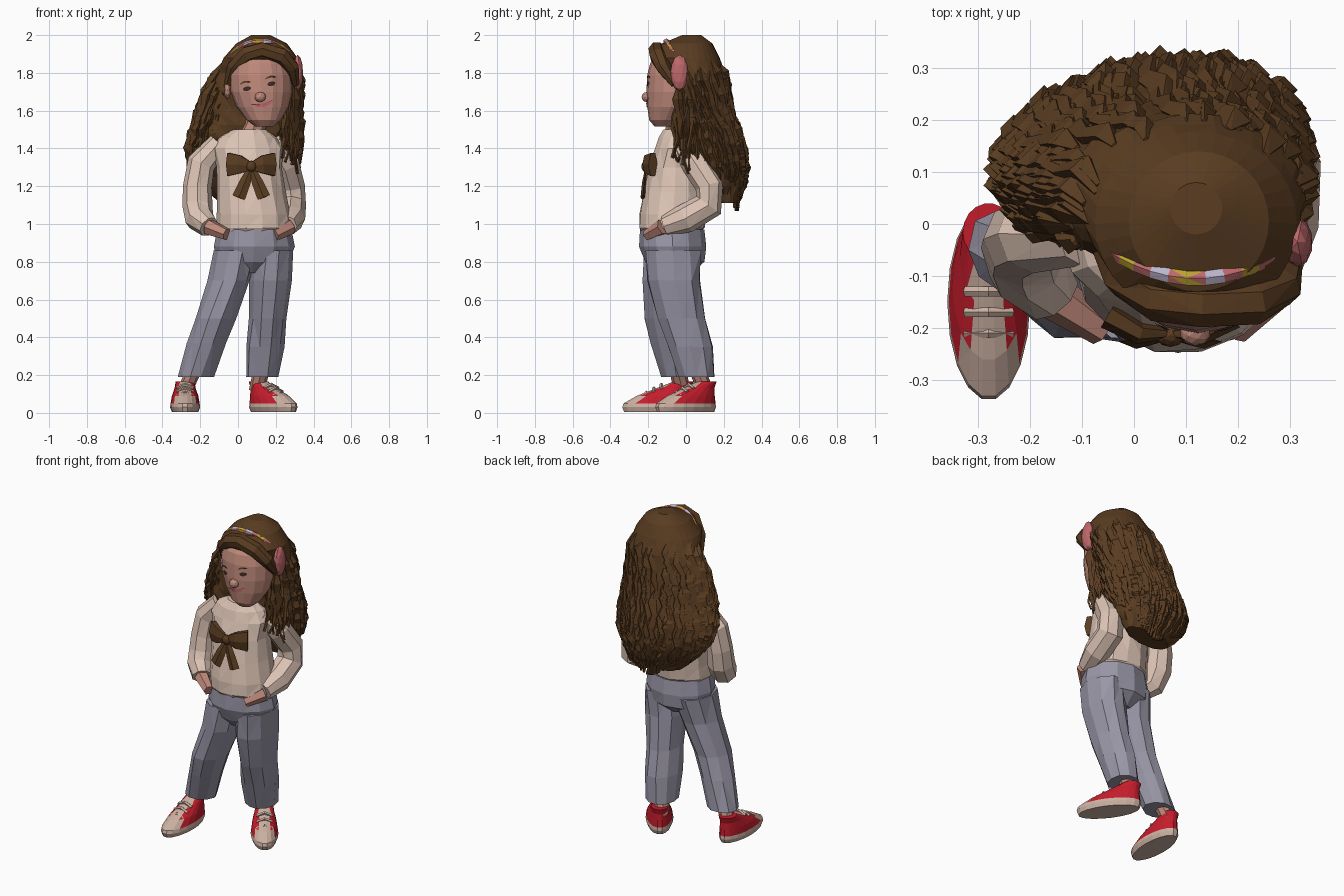
import bpy, bmesh, math, random
from mathutils import Vector
from mathutils.bvhtree import BVHTree

random.seed(4)
if "Cube" in bpy.data.objects:
    bpy.data.objects.remove(bpy.data.objects["Cube"])


def material(name, r, g, b):
    m = bpy.data.materials.new(name)
    m.use_nodes = True
    m.diffuse_color = (r, g, b, 1)
    m.node_tree.nodes["Principled BSDF"].inputs["Base Color"].default_value = (r, g, b, 1)
    return m


HAIR = material("hair brown", .1, .045, .015)
SKIN = material("skin", .52, .25, .195)
KNIT = material("sweater cream", .72, .55, .46)
DENIM = material("trouser grey blue", .32, .305, .385)
RED = material("shoe red", .56, .012, .025)
SOLE = material("sole beige", .6, .44, .36)
PINK = material("accessory pink", .52, .14, .15)
GOLD = material("bead gold", .5, .36, .03)
LILAC = material("bead lilac", .5, .46, .6)
DARK = material("eye dark", .05, .025, .02)


def make(name, verts, faces, mats, rule=None):
    me = bpy.data.meshes.new(name)
    bm = bmesh.new()
    vs = [bm.verts.new(v) for v in verts]
    for f in faces:
        bm.faces.new([vs[i] for i in f])
    bmesh.ops.recalc_face_normals(bm, faces=bm.faces)
    bmesh.ops.triangulate(bm, faces=bm.faces)
    for f in bm.faces:
        f.material_index = rule(f.calc_center_median()) if rule else 0
    bm.to_mesh(me)
    bm.free()
    for m in mats:
        me.materials.append(m)
    ob = bpy.data.objects.new(name, me)
    bpy.context.collection.objects.link(ob)
    return ob


def bridge(rings):
    """Join equal rings of points into one closed skin."""
    n = len(rings[0])
    verts = [p for r in rings for p in r]
    faces = [(k * n + i, k * n + (i + 1) % n, (k + 1) * n + (i + 1) % n, (k + 1) * n + i)
             for k in range(len(rings) - 1) for i in range(n)]
    last = len(verts) - n
    return verts, faces + [tuple(range(n)), tuple(range(last, len(verts)))]


def loft(name, rings, mats, n=12, jitter=0.0, rule=None):
    """Stack of level ellipses: x, y, z, half width, half depth."""
    out = []
    for x, y, z, rx, ry in rings:
        ring = []
        for i in range(n):
            a = math.tau * i / n
            k = 1 + random.uniform(-jitter, jitter)
            ring.append(Vector((x + rx * k * math.cos(a), y + ry * k * math.sin(a), z)))
        out.append(ring)
    return make(name, *bridge(out), mats, rule)


def tube_rings(path, radii, n=6, flat=1.0, ref=(0, 1, 0)):
    pts = [Vector(p) for p in path]
    out = []
    for k, p in enumerate(pts):
        t = (pts[min(k + 1, len(pts) - 1)] - pts[max(k - 1, 0)]).normalized()
        side = t.cross(Vector(ref)).normalized()
        up = side.cross(t)
        out.append([p + radii[k] * (side * flat * math.cos(math.tau * i / n)
                                    + up * math.sin(math.tau * i / n)) for i in range(n)])
    return out


def tube(name, path, radii, mats, n=6, flat=1.0, ref=(0, 1, 0), rule=None):
    return make(name, *bridge(tube_rings(path, radii, n, flat, ref)), mats, rule)


def ball(name, loc, scale, mat):
    bpy.ops.mesh.primitive_ico_sphere_add(subdivisions=2, radius=1, location=loc)
    ob = bpy.context.object
    ob.name = name
    ob.scale = scale
    ob.data.materials.append(mat)
    return ob


# Trousers
loft("trouser_hips", [(.075, -.065, .74, .08, .09), (.08, -.06, .8, .19, .155), (.085, -.07, .88, .213, .176),
                      (.085, -.075, .97, .195, .17)], [DENIM], 12, .02)
loft("trouser_leg_left", [(.13, .055, .19, .088, .1), (.145, .02, .35, .1, .125), (.155, -.02, .5, .098, .13),
                          (.172, -.06, .7, .11, .145), (.185, -.07, .86, .11, .16)], [DENIM], 10, .06)
loft("trouser_leg_right", [(-.225, -.05, .19, .095, .09), (-.165, -.08, .37, .1, .11), (-.12, -.1, .5, .105, .12),
                           (-.045, -.09, .7, .112, .14), (-.01, -.075, .86, .115, .16)], [DENIM], 10, .06)

# Sweater with sleeves, hands in pockets
loft("sweater_body", [(.08, -.08, .95, .18, .15), (.085, -.075, .98, .2, .175), (.085, -.07, 1.05, .195, .178),
                      (.07, -.06, 1.17, .18, .168), (.06, -.055, 1.3, .175, .147), (.05, -.04, 1.4, .19, .125),
                      (.05, -.035, 1.46, .155, .11), (.06, -.035, 1.5, .09, .085)], [KNIT], 14, .025)
sleeves = {
    "left": ([(.18, -.02, 1.43), (.25, .05, 1.32), (.278, .125, 1.2), (.28, .12, 1.1), (.278, 0, 1.03),
              (.255, -.11, .99)], (.27, -.12, .985), (.19, -.205, .94)),
    "right": ([(-.1, -.02, 1.43), (-.195, -.02, 1.32), (-.215, -.03, 1.2), (-.215, -.045, 1.1), (-.205, -.085, 1.03),
               (-.155, -.14, .985)], (-.155, -.14, .985), (-.06, -.205, .945)),
}
for side, (path, wrist, tip) in sleeves.items():
    tube("sleeve_" + side, path, [.06, .075, .076, .08, .078, .058], [KNIT], 8, ref=(1, 0, 0))
    tube("hand_" + side, [wrist, tip], [.045, .032], [SKIN], 6, ref=(0, 0, 1))


# Shoes: beige sole and toe, red sides, beige tongue with laces
def shoe_colour(c):
    toe = c.y < -.235 and c.z < .1
    tongue = abs(c.x) < .032 and c.y < -.07 and c.z > .07
    return 1 if c.z < .045 or toe or tongue else 0


for side, x, y, turn, hem in (("left", .1, .12, .62, (.125, .06)), ("right", -.28, 0, 0, (-.232, -.045))):
    shoe = loft("shoe_" + side, [(0, -.15, .005, .07, .18), (0, -.15, .03, .08, .19), (0, -.148, .05, .077, .186),
                                 (0, -.115, .09, .07, .148), (0, -.065, .13, .056, .095),
                                 (0, -.015, .165, .05, .055)], [RED, SOLE], 18, 0, shoe_colour)
    laces = [tube("lace_%s_%d" % (side, k), [(-.045, yy, zz - .008), (0, yy, zz + .012), (.045, yy, zz - .008)],
                  [.01] * 3, [SOLE], 5) for k, (yy, zz) in enumerate([(-.21, .096), (-.17, .118), (-.13, .138)])]
    for ob in [shoe] + laces:
        ob.location = (x, y, 0)
        ob.rotation_euler.z = turn
    loft("ankle_" + side, [(x, y - .02, .12, .042, .045), (*hem, .23, .045, .045)], [SKIN], 8)

# Neck and head
loft("neck", [(.065, -.04, 1.46, .075, .075), (.09, -.045, 1.53, .06, .06), (.11, -.05, 1.6, .06, .06)], [SKIN], 8)
head = loft("head", [(.14, -.125, 1.515, .045, .04), (.137, -.11, 1.55, .09, .085), (.13, -.08, 1.62, .137, .125),
                     (.123, -.065, 1.7, .163, .145), (.118, -.06, 1.79, .168, .145), (.115, -.05, 1.85, .155, .14),
                     (.115, -.04, 1.91, .11, .1)], [SKIN], 16)
ball("nose", (.118, -.208, 1.672), (.03, .027, .027), SKIN)
ball("ear_right", (-.055, -.06, 1.71), (.018, .032, .05), SKIN)

# Painted face details, laid on the tilted face
tree = BVHTree.FromPolygons([v.co for v in head.data.vertices], [p.vertices for p in head.data.polygons])
TILT = .2


def face_mark(name, u, v, ru, rv, mat, bend=0.0, n=12):
    pts = []
    for k in range(n + 1):
        r = 1 if k else 0
        du, dv = r * ru * math.cos(math.tau * k / n), r * rv * math.sin(math.tau * k / n)
        a, b = u + du, v + dv + bend * (du / ru) ** 2
        x = .12 + a * math.cos(TILT) - b * math.sin(TILT)
        z = 1.69 + a * math.sin(TILT) + b * math.cos(TILT)
        hit = tree.ray_cast(Vector((x, -1, z)), Vector((0, 1, 0)))[0]
        pts.append((x, hit.y - .005 if hit else -.1, z))
    make(name, pts, [(0, k, k % n + 1) for k in range(1, n + 1)], [mat])


for side, s in (("left", 1), ("right", -1)):
    face_mark("eye_" + side, s * .066, .04, .022, .012, DARK)
    face_mark("brow_" + side, s * .068, .078, .03, .005, HAIR, -.008)
face_mark("mouth", 0, -.062, .06, .011, PINK, .016)

# Hair mass: level rings, ruffled below the crown, swept back further on the left
SHAPE = [(.12, .03, 2.0, .05, .05), (.125, .005, 1.955, .135, .135), (.12, .0, 1.88, .195, .178),
         (.108, .05, 1.8, .222, .16), (.08, .07, 1.7, .25, .15), (.06, .085, 1.6, .265, .15),
         (.045, .105, 1.5, .28, .16), (.03, .13, 1.4, .295, .17), (.03, .16, 1.3, .285, .15),
         (.045, .185, 1.2, .235, .11), (.07, .2, 1.11, .16, .07)]


def hair_ring(z):
    for p, q in zip(SHAPE, SHAPE[1:]):
        if q[2] <= z <= p[2]:
            t = (p[2] - z) / (p[2] - q[2])
            return [a + (b - a) * t for a, b in zip(p, q)]
    return SHAPE[-1]


def hair_point(a, z, grow=1.0):
    x, y, _, rx, ry = hair_ring(z)
    sweep = .13 * min(1, max(0, (1.8 - z) / .3)) * rx * math.cos(a)
    return Vector((x + rx * grow * math.cos(a), y + ry * grow * math.sin(a) + sweep, z))


levels = [2.0, 1.985, 1.955, 1.92, 1.88, 1.84] + [1.8 - .046 * k for k in range(16)]
mass = []
for z in levels:
    rough = .05 * min(1, max(0, (1.9 - z) / .2))
    mass.append([hair_point(math.tau * i / 32, z, 1 + random.uniform(-rough, rough)) for i in range(32)])
make("hair_mass", *bridge(mass), [HAIR])


def add_strands(name, paths):
    """Wavy locks, thin at both ends, joined in one object."""
    verts, faces = [], []
    for path, radius in paths:
        m = len(path)
        radii = [radius * (.7, 1)[k % 2] * min(.35 + .5 * k, 1.15 - k / m) for k in range(m)]
        v, f = bridge(tube_rings(path, radii, 4))
        faces += [tuple(i + len(verts) for i in face) for face in f]
        verts += v
    make(name, verts, faces, [HAIR])


# Locks around the back and sides
locks = []
for k in range(170):
    a = random.uniform(-.45, math.pi + .45)
    low = 1.07 + .17 * abs(math.cos(a)) ** 2
    top = random.uniform(low + .2, 1.87)
    end = max(low, top - random.uniform(.25, .5))
    path = []
    for j in range(8):
        z = top + (end - top) * j / 7
        wave = .04 * (-1) ** j * random.uniform(.3, 1)
        path.append(hair_point(a + wave, z, (.97 if j == 0 else .99) + random.uniform(-.02, .03)))
    locks.append((path, random.uniform(.024, .038)))
add_strands("hair_locks", locks)

# Full locks beside the face, over the shoulders: x range at top and tip, y range at top, tip height
for side, x_top, x_low, z_low in (("left", (.26, .3), (.215, .315), 1.25), ("right", (-.12, -.05), (-.255, -.09), 1.31)):
    front = []
    for k in range(28):
        f = k / 27
        x0, x1 = (p + (q - p) * f for p, q in (x_top, x_low))
        outer = f if side == "left" else 1 - f
        y0 = random.uniform(-.045, .02 + .05 * outer)
        z1 = z_low + random.uniform(0, .1) + .12 * (1 - outer)
        drop = random.uniform(-.025, .07 * outer)
        path = [(x0 + (x1 - x0) * j / 7 + random.uniform(-.012, .012), y0 + drop * j / 7 + random.uniform(-.012, .012),
                 1.72 + (z1 - 1.72) * j / 7) for j in range(8)]
        front.append((path, random.uniform(.024, .036)))
    add_strands("front_locks_" + side, front)

# Swept fringe, headband and side ornament
tube("fringe", [(.305, -.06, 1.74), (.285, -.12, 1.83), (.23, -.15, 1.89), (.13, -.155, 1.92), (.05, -.145, 1.9),
                (-.02, -.1, 1.83), (-.06, -.05, 1.72)], [.022, .04, .045, .045, .045, .042, .02], [HAIR], 7)
arc = [math.radians(d) for d in range(15, 146, 10)]
tube("headband", [(.12 + .195 * math.cos(a), -.105 + .08 * math.cos(a) ** 2, 1.77 + .197 * math.sin(a)) for a in arc],
     [.016] * len(arc), [PINK, GOLD, PINK, LILAC], 6, rule=lambda c: int((c.x + 1) * 34) % 4)
ball("side_ornament", (.315, -.035, 1.8), (.03, .048, .095), PINK)

# Chest bow
for side, end in (("left", .19), ("right", -.05)):
    mid = (.07 + end) / 2
    tube("bow_loop_" + side, [(.07, -.212, 1.305), (mid, -.21, 1.315), (end, -.175, 1.315)], [.024, .055, .07],
         [HAIR], 6, .4, (0, 0, 1))
    tip = .07 + (end - .07) * .55
    tube("bow_tail_" + side, [(.07, -.21, 1.3), ((tip + .07) / 2, -.222, 1.22), (tip, -.228, 1.14)],
         [.016, .03, .036], [HAIR], 4, .35, (1, 0, 0))
ball("bow_knot", (.07, -.215, 1.305), (.028, .022, .03), HAIR)
